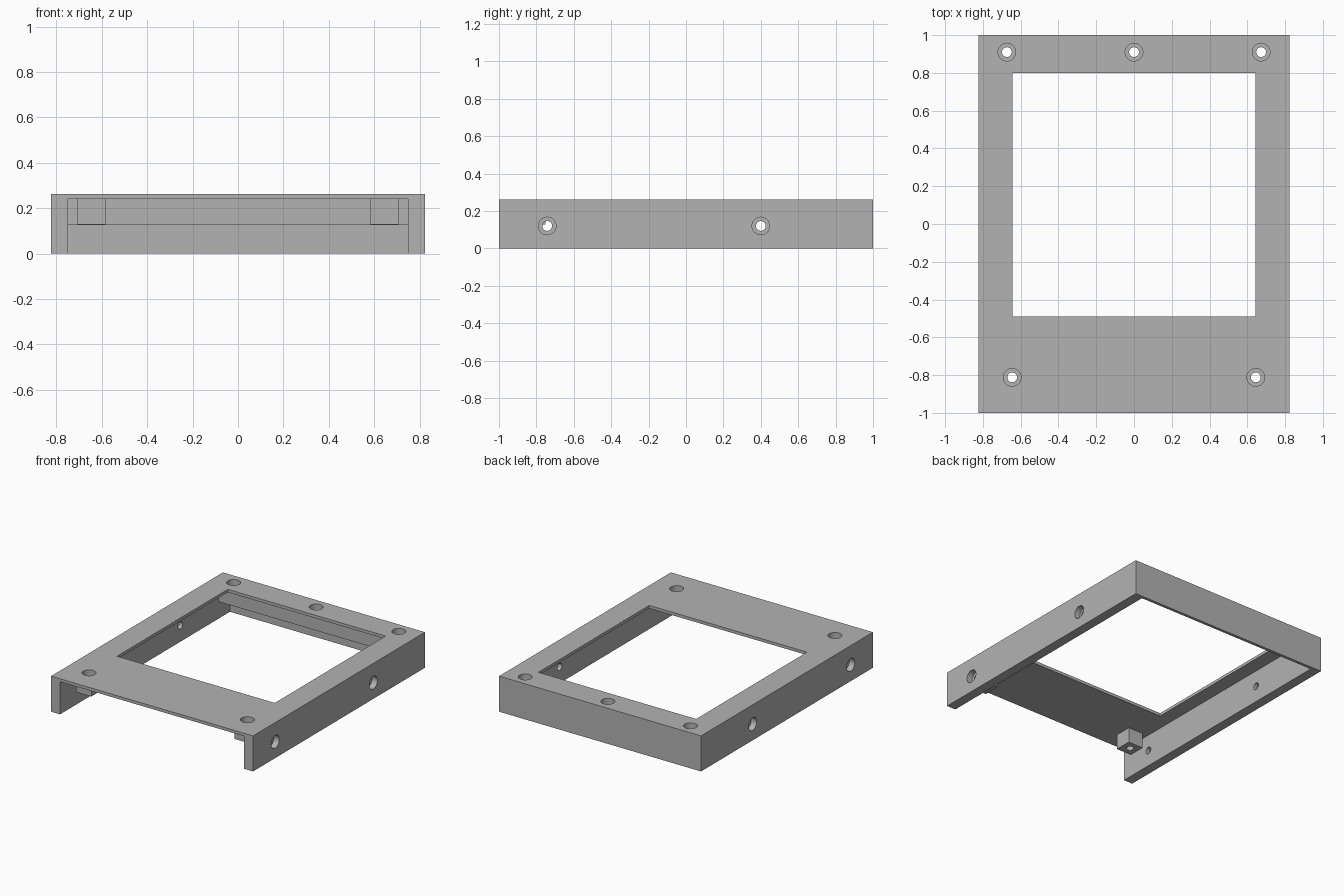
import bpy, bmesh
from math import pi
from mathutils import Matrix, Vector

cube = bpy.data.objects.get("Cube")
if cube:
    bpy.data.objects.remove(cube, do_unlink=True)

# Overall sizes
W, L, H = 0.823, 1.0, 0.262       # half width, half length, height
IN, PLATE = 0.75, 0.24            # inner side of walls, underside of plate
LEDGE = 0.125                     # underside of rear bar and bosses
BORE, HEAD, SINK = 0.026, 0.047, 0.044

grey = bpy.data.materials.new("plain grey")
grey.use_nodes = True
colour = (0.45, 0.45, 0.45, 1)
grey.diffuse_color = colour
grey.node_tree.nodes["Principled BSDF"].inputs["Base Color"].default_value = colour


def add_object(name, bm):
    mesh = bpy.data.meshes.new(name)
    bm.to_mesh(mesh)
    bm.free()
    mesh.materials.append(grey)
    obj = bpy.data.objects.new(name, mesh)
    bpy.context.collection.objects.link(obj)
    return obj


def box(name, lo, hi):
    lo, hi = Vector(lo), Vector(hi)
    bm = bmesh.new()
    place = Matrix.Translation((lo + hi) / 2) @ Matrix.Diagonal((*(hi - lo), 1))
    bmesh.ops.create_cube(bm, size=1, matrix=place)
    return add_object(name, bm)


def cylinder(name, centre, radius, depth, turn):
    bm = bmesh.new()
    bmesh.ops.create_cone(bm, cap_ends=True, segments=32, radius1=radius,
                          radius2=radius, depth=depth,
                          matrix=Matrix.Translation(centre) @ turn)
    return add_object(name, bm)


def combine(target, tool, operation):
    mod = target.modifiers.new(operation.title(), "BOOLEAN")
    mod.operation, mod.solver, mod.object = operation, "EXACT", tool
    bpy.context.view_layer.objects.active = target
    bpy.ops.object.modifier_apply(modifier=mod.name)
    bpy.data.objects.remove(tool, do_unlink=True)


def drill(target, mouth, inward, length):
    """Counterbored screw hole starting at the mouth and running inward."""
    mouth, inward = Vector(mouth), Vector(inward)
    turn = inward.to_track_quat("Z", "Y").to_matrix().to_4x4()
    for radius, depth in ((HEAD, SINK), (BORE, length)):
        # Start slightly outside the surface for a clean cut
        start, end = mouth - inward * 0.02, mouth + inward * depth
        combine(target, cylinder("hole_cutter", (start + end) / 2, radius,
                                 depth + 0.02, turn), "DIFFERENCE")


# Frame: solid block hollowed from below, open at the front
frame = box("mounting_frame", (-W, -L, 0), (W, L, H))
combine(frame, box("pocket", (-IN, -1.1, -0.1), (IN, 0.845, PLATE)), "DIFFERENCE")
# Space below the rear bar leaves a thin back wall
combine(frame, box("undercut", (-IN, 0.8, -0.1), (IN, 0.978, LEDGE)), "DIFFERENCE")
# Large window in the top plate
combine(frame, box("window", (-0.643, -0.49, 0.2), (0.643, 0.80, 0.4)), "DIFFERENCE")

for side in (-1, 1):
    # Front screw boss under the plate
    x = side * 0.645
    combine(frame, box("boss", (x - 0.062, -0.875, 0.128), (x + 0.062, -0.75, 0.25)), "UNION")
    drill(frame, (x, -0.812, H), (0, 0, -1), 0.2)
    # Side wall screw holes
    for y in (-0.742, 0.40):
        drill(frame, (side * W, y, 0.12), (-side, 0, 0), 0.085)

# Screw holes through the rear bar
for x in (-0.673, 0, 0.673):
    drill(frame, (x, 0.91, H), (0, 0, -1), 0.2)

# Smooth bores with sharp edges
bpy.ops.object.select_all(action="DESELECT")
frame.select_set(True)
bpy.context.view_layer.objects.active = frame
bpy.ops.object.shade_smooth_by_angle(angle=pi / 6)
